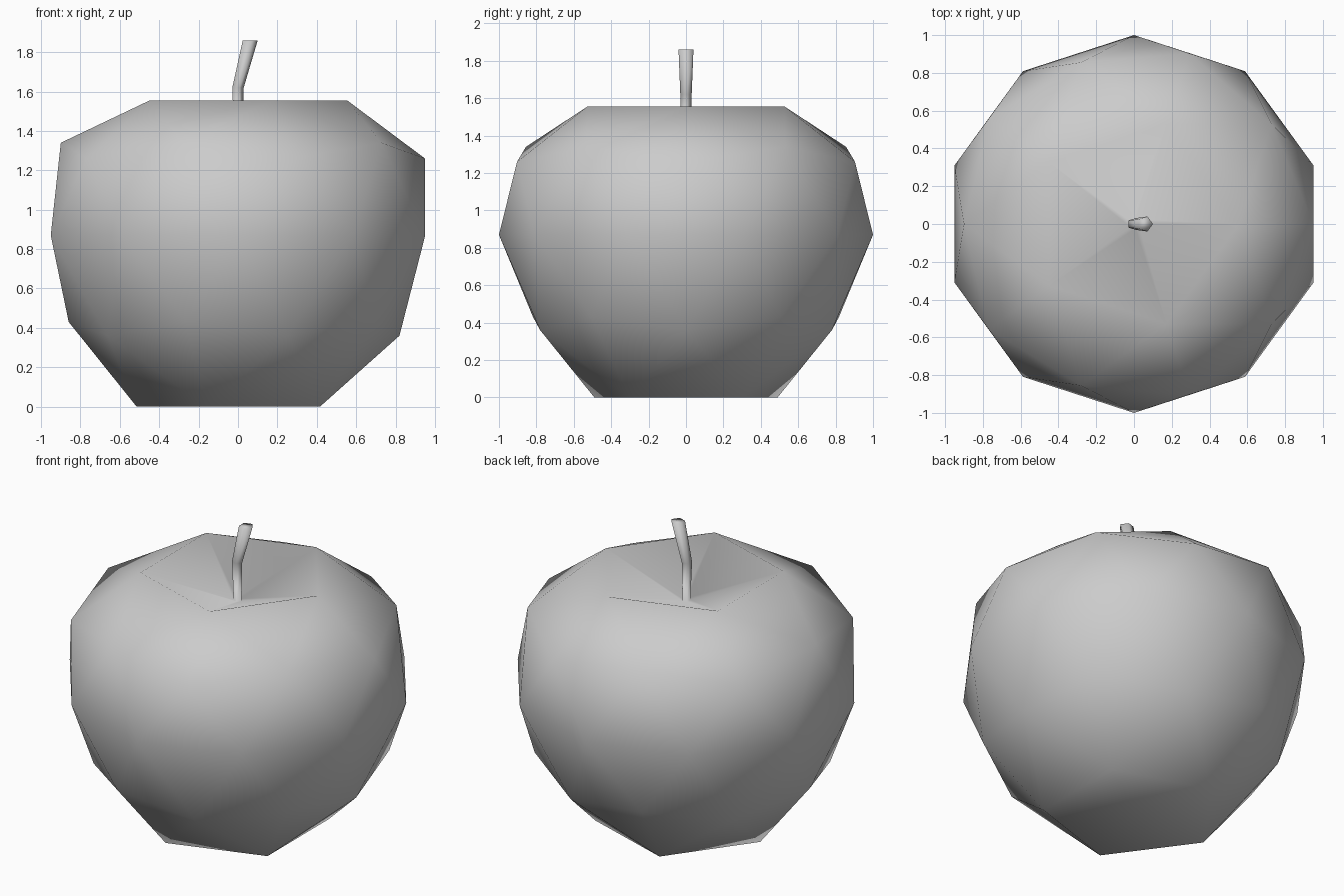
import bpy, bmesh, math
from mathutils import Vector

cube = bpy.data.objects.get("Cube")
if cube:
    bpy.data.objects.remove(cube, do_unlink=True)

# One flat grey material
grey = bpy.data.materials.new("light_grey")
grey.use_nodes = True
colour = (0.6, 0.6, 0.6, 1)
grey.diffuse_color = colour
bsdf = next(n for n in grey.node_tree.nodes if n.type == 'BSDF_PRINCIPLED')
bsdf.inputs["Base Color"].default_value = colour
bsdf.inputs["Roughness"].default_value = 0.8

# Sphere ring height -> (radius, height) on the fruit
RINGS = {
    -1.0: (0, 0),
    -0.851: (0.515, 0),
    -0.526: (0.82, 0.36),
    -0.447: (0.86, 0.43),
    0.0: (1.0, 0.87),
    0.447: (0.95, 1.26),
    0.526: (0.90, 1.34),
    0.851: (0.555, 1.555),
}

# Stem rings: centre x, height, radius
STEM = [(0, 1.38, 0.025), (-0.003, 1.62, 0.032), (0.058, 1.86, 0.042)]


def angle(v):
    return math.atan2(v.co.y, v.co.x) % math.tau


# Fruit body: a low icosphere reshaped ring by ring, open at the top
bm = bmesh.new()
bmesh.ops.create_icosphere(bm, subdivisions=2, radius=1)
bm.verts.ensure_lookup_table()
top = max(bm.verts, key=lambda v: v.co.z)
bmesh.ops.delete(bm, geom=[top], context='VERTS')
rim = []
for v in bm.verts:
    p = v.co.normalized()
    key = min(RINGS, key=lambda h: abs(h - p.z))
    radius, height = RINGS[key]
    flat = Vector((p.x, p.y, 0))
    if flat.length > 0.01:
        flat.normalize()
    v.co = flat * radius + Vector((0, 0, height))
    if key == max(RINGS):
        rim.append(v)
rim.sort(key=angle)
angles = [angle(v) for v in rim]

# Hollow and stem grow inward and upward from the rim
lower = rim
for cx, z, r in STEM:
    upper = [bm.verts.new((cx + r * math.cos(a), r * math.sin(a), z)) for a in angles]
    for i in range(len(upper)):
        j = (i + 1) % len(upper)
        bm.faces.new((lower[i], lower[j], upper[j], upper[i]))
    lower = upper
bm.faces.new(lower)

for f in bm.faces:
    f.smooth = True
bmesh.ops.recalc_face_normals(bm, faces=bm.faces[:])

mesh = bpy.data.meshes.new("fruit_with_stem")
bm.to_mesh(mesh)
bm.free()
mesh.materials.append(grey)
fruit = bpy.data.objects.new("fruit_with_stem", mesh)
bpy.context.collection.objects.link(fruit)
